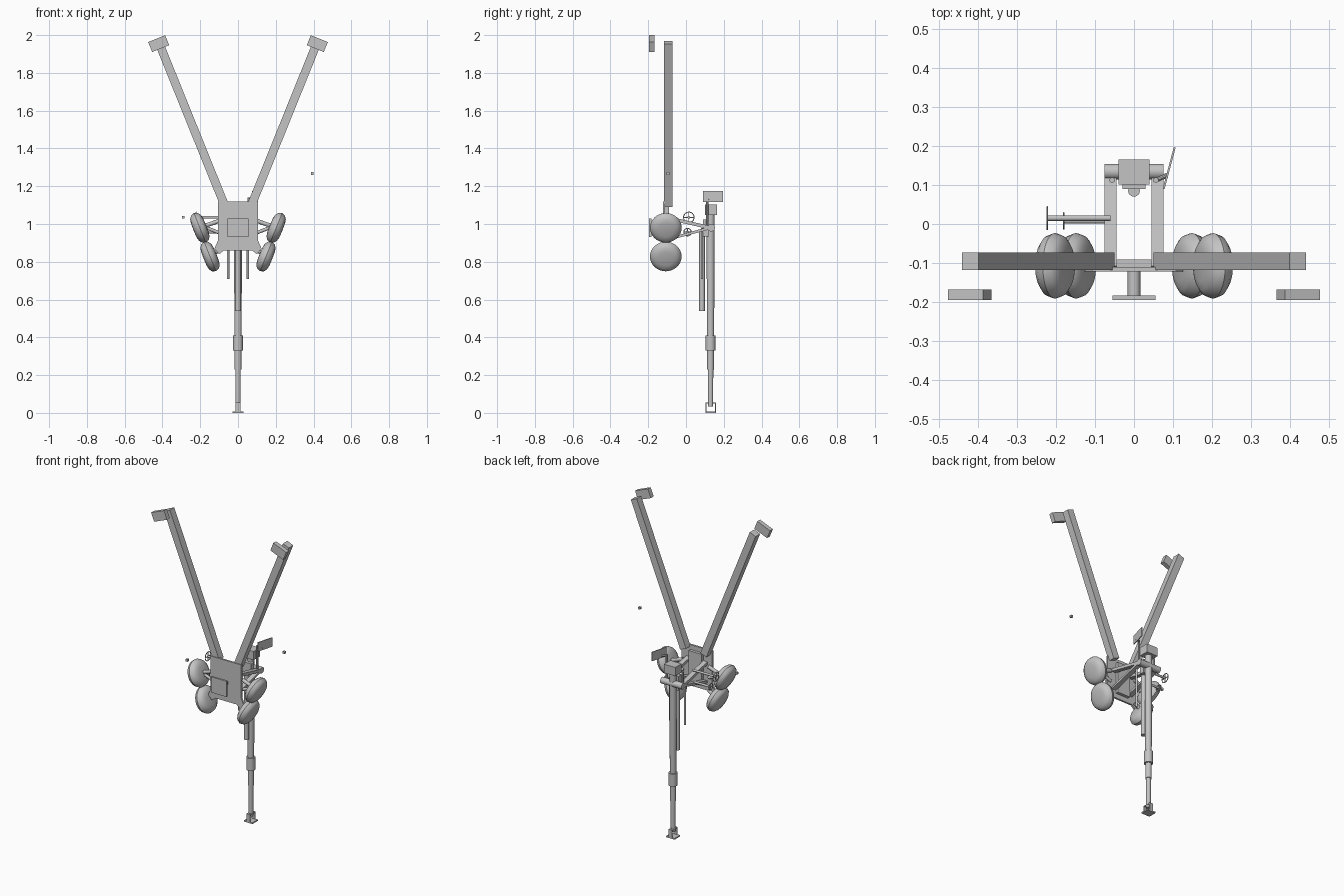
import bpy, bmesh, math
from mathutils import Vector, Matrix

if "Cube" in bpy.data.objects:
    bpy.data.objects.remove(bpy.data.objects["Cube"])

grey = bpy.data.materials.new("painted_grey")
grey.diffuse_color = (0.55, 0.55, 0.55, 1)
grey.use_nodes = True
grey.node_tree.nodes["Principled BSDF"].inputs["Base Color"].default_value = grey.diffuse_color
SPLAY = math.radians(22)


def finish(bm, name, matrix=Matrix(), smooth=False):
    bm.transform(matrix)
    bmesh.ops.recalc_face_normals(bm, faces=bm.faces)
    me = bpy.data.meshes.new(name)
    bm.to_mesh(me)
    bm.free()
    ob = bpy.data.objects.new(name, me)
    bpy.context.collection.objects.link(ob)
    me.materials.append(grey)
    if smooth:
        bpy.ops.object.select_all(action='DESELECT')
        ob.select_set(True)
        bpy.context.view_layer.objects.active = ob
        bpy.ops.object.shade_smooth_by_angle(angle=math.radians(35))
    return ob


def place(loc, angle=0, axis='Y', side=1):
    # side = -1 mirrors the part across x = 0
    return (Matrix.Diagonal((side, 1, 1, 1)) @ Matrix.Translation(loc)
            @ Matrix.Rotation(angle, 4, axis))


def box(name, loc, size, angle=0, axis='Y', side=1):
    bm = bmesh.new()
    bmesh.ops.create_cube(bm, size=1)
    bm.transform(Matrix.Diagonal((*size, 1)))
    return finish(bm, name, place(loc, angle, axis, side))


def lathe(name, profile, matrix, steps=24):
    # profile of (radius, height) turned around local z
    bm = bmesh.new()
    vs = [bm.verts.new((r, 0, h)) for r, h in profile]
    es = [bm.edges.new(p) for p in zip(vs, vs[1:])]
    bmesh.ops.spin(bm, geom=vs + es, cent=(0, 0, 0), axis=(0, 0, 1),
                   angle=2 * math.pi, steps=steps)
    bmesh.ops.remove_doubles(bm, verts=bm.verts, dist=1e-5)
    return finish(bm, name, matrix, True)


def rod(name, a, b, r, steps=16):
    a, b = Vector(a), Vector(b)
    d = b - a
    m = Matrix.Translation(a) @ d.to_track_quat('Z', 'Y').to_matrix().to_4x4()
    return lathe(name, [(0, 0), (r, 0), (r, d.length), (0, d.length)], m, steps)


def bar(name, a, b, width, depth):
    # square bar in a plane of constant x
    a, b = Vector(a), Vector(b)
    d = b - a
    return box(name, (a + b) / 2, (width, depth, d.length),
               math.atan2(-d.y, d.z), 'X')


# barrel with sleeve, upright along z
lathe("barrel", [(0, .035), (.0135, .035), (.0145, .23), (.018, .231), (.018, .33),
                 (.026, .331), (.026, .41), (.019, .411), (.0215, 1.06), (0, 1.06)],
      Matrix.Translation((0, .13, 0)))
rod("recoil_cylinder", (0, .085, .54), (0, .085, .97), .015)
rod("trunnion", (-.075, .134, .98), (.075, .134, .98), .02, 20)
box("breech_block", (0, .133, 1.075), (.08, .064, .055))
box("cradle", (0, .105, .98), (.06, .03, .09))

# muzzle bracket
box("muzzle_plate", (0, .13, .004), (.06, .055, .008))
for s in (-1, 1):
    box("muzzle_cheek", (0, .13 + s * .025, .03), (.026, .005, .05))
box("muzzle_bridge", (0, .13, .052), (.026, .05, .005))

# carriage plate, extruded outline
half = [(.107, 1.12), (.107, .91), (.125, .87), (.1, .84), (.075, .86)]
outline = half + [(-x, z) for x, z in reversed(half)]
bm = bmesh.new()
face = bm.faces.new([bm.verts.new((x, -.122, z)) for x, z in outline])
ext = bmesh.ops.extrude_face_region(bm, geom=[face])["geom"]
bmesh.ops.translate(bm, vec=(0, .012, 0),
                    verts=[g for g in ext if isinstance(g, bmesh.types.BMVert)])
finish(bm, "carriage_plate")
box("saddle", (0, -.101, .99), (.09, .02, .2))

# jack pedestal
rod("jack_stem", (0, -.11, .98), (0, -.185, .98), .016, 20)
box("jack_foot", (0, -.189, .98), (.11, .012, .1))

tyre = [(0, -.036), (.04, -.035), (.062, -.03), (.077, -.019), (.084, 0),
        (.077, .019), (.062, .03), (.04, .035), (0, .036)]
for s in (-1, 1):
    # splayed trail beams and end spades
    mid = Vector((.245, -.095, 1.53))
    box("trail_beam", mid, (.045, .045, .93), SPLAY, 'Y', s)
    box("trail_spade", (.42, -.181, 1.955), (.097, .028, .057), SPLAY, 'Y', s)

    # paired wheels and their axle arms
    for x, z in ((.202, .98), (.148, .828)):
        lathe("wheel", tyre, place((x, -.107, z), SPLAY, 'Y', s)
              @ Matrix.Rotation(math.pi / 2, 4, 'Y'), 32)
    rod("upper_axle", (s * .09, -.1, 1.02), (s * .19, -.1, .985), .011)
    rod("lower_axle", (s * .09, -.1, .87), (s * .14, -.1, .835), .011)
    rod("axle_brace", (s * .09, -.1, .95), (s * .18, -.1, .985), .009)

    # side struts joining trunnion and carriage plate
    bar("upper_strut", (s * .06, .13, .98), (s * .06, -.11, 1.035), .03, .018)
    bar("lower_strut", (s * .06, .13, .98), (s * .06, -.11, .915), .03, .014)
    rod("balance_rod", (s * .052, .085, .71), (s * .052, .085, .98), .006, 12)
    rod("sight_post", (s * .056, .112, .98), (s * .056, .112, 1.06 + .04 * (s + 1)),
        .007, 10)

# sight plate on the right-hand post
box("sight_plate", (.09, .143, 1.145), (.005, .11, .058), math.radians(-15), 'Z')
rod("sight_bracket", (.056, .112, 1.13), (.085, .125, 1.13), .006, 10)

# handwheels on the left
for y, z, r, x in ((.015, 1.035, .028, -.222), (.008, .957, .02, -.18)):
    rod("handwheel_shaft", (-.06, y, z), (x, y, z), .007, 12)
    turn = place((x, y, z), math.pi / 2, 'Y')
    ring = [(r + .0025 * math.cos(a), .0025 * math.sin(a))
            for a in [i * math.pi / 3 for i in range(7)]]
    lathe("handwheel_rim", ring, turn)
    for k in range(2):
        box("handwheel_spoke", (x, y, z), (.004, .004, 2 * r), k * math.pi / 2, 'X')

# small detached marker blocks beside the trails
box("left_marker", (-.29, -.095, 1.035), (.014, .014, .014))
box("right_marker", (.393, -.095, 1.267), (.014, .014, .014))
